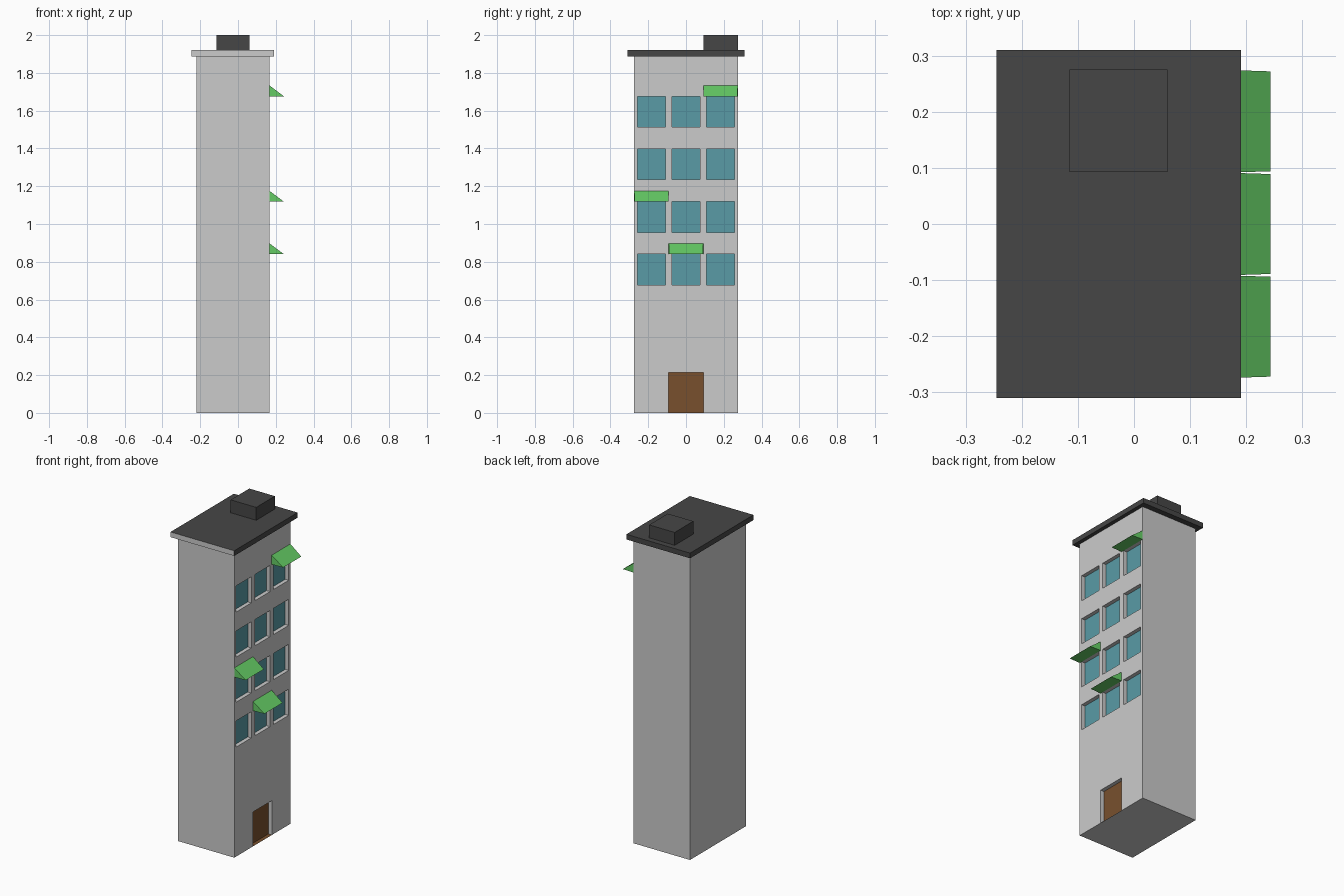
import bpy, bmesh
from mathutils import Vector

if "Cube" in bpy.data.objects:
    bpy.data.objects.remove(bpy.data.objects["Cube"])


def material(name, rgb):
    m = bpy.data.materials.new(name)
    m.diffuse_color = (*rgb, 1)
    m.use_nodes = True
    m.node_tree.nodes["Principled BSDF"].inputs["Base Color"].default_value = m.diffuse_color
    return m


GREY = material("wall_grey", (0.63, 0.63, 0.63))
DARK = material("roof_dark", (0.062, 0.062, 0.062))
GLASS = material("glass", (0.10, 0.33, 0.38))
WOOD = material("door_wood", (0.19, 0.081, 0.027))
GREEN = material("awning_green", (0.13, 0.60, 0.13))


def finish(name, bm, mats):
    bmesh.ops.recalc_face_normals(bm, faces=bm.faces[:])
    mesh = bpy.data.meshes.new(name)
    bm.to_mesh(mesh)
    bm.free()
    for m in mats:
        mesh.materials.append(m)
    obj = bpy.data.objects.new(name, mesh)
    bpy.context.collection.objects.link(obj)
    return obj


def box_bm(lo, hi):
    bm = bmesh.new()
    bmesh.ops.create_cube(bm, size=1)
    for v in bm.verts:
        v.co = Vector([lo[i] if v.co[i] < 0 else hi[i] for i in range(3)])
    return bm


WALL_X, RECESS, HALF_Y = 0.167, 0.024, 0.275

# Openings on the right-hand facade: (y0, y1, z0, z1, material slot)
columns = [-0.183, 0.0, 0.183]
floors = [0.678, 0.956, 1.235, 1.514]
WIN_W, WIN_H = 0.149, 0.162
openings = [(y - WIN_W / 2, y + WIN_W / 2, z, z + WIN_H, 1)
            for z in floors for y in columns]
openings.append((-0.092, 0.092, 0.0005, 0.213, 2))

# Tower: slice the box along the opening edges, then push the openings in
bm = box_bm((-0.22, -HALF_Y, 0), (WALL_X, HALF_Y, 1.888))
cuts = {(1, round(v, 4)) for o in openings for v in o[:2]}
cuts |= {(2, round(v, 4)) for o in openings for v in o[2:4]}
for axis, value in sorted(cuts):
    co, no = Vector(), Vector()
    co[axis], no[axis] = value, 1
    facade = [f for f in bm.faces if f.normal.x > 0.9]
    geom = set(facade)
    for f in facade:
        geom |= set(f.edges) | set(f.verts)
    bmesh.ops.bisect_plane(bm, geom=list(geom), dist=1e-6, plane_co=co, plane_no=no)
    bm.normal_update()

for y0, y1, z0, z1, slot in openings:
    cells = []
    for f in bm.faces:
        c = f.calc_center_median()
        if f.normal.x > 0.9 and c.x > WALL_X - 0.001 and y0 < c.y < y1 and z0 < c.z < z1:
            cells.append(f)
    geom = bmesh.ops.extrude_face_region(bm, geom=cells)["geom"]
    old = [f for f in cells if f.is_valid]
    if old:
        bmesh.ops.delete(bm, geom=old, context='FACES')
    for g in geom:
        if isinstance(g, bmesh.types.BMVert):
            g.co.x -= RECESS
        elif isinstance(g, bmesh.types.BMFace):
            g.material_index = slot
    bm.normal_update()

# Doorway floor takes the door colour
for f in bm.faces:
    c = f.calc_center_median()
    if 0.0001 < c.z < 0.002 and abs(f.normal.z) > 0.9:
        f.material_index = 2
finish("tower", bm, [GREY, GLASS, WOOD])

# Roof slab, with its front edge in wall grey
bm = box_bm((-0.245, -0.31, 1.888), (0.191, 0.31, 1.92))
bm.normal_update()
for f in bm.faces:
    f.material_index = 1 if f.normal.y < -0.9 else 0
finish("roof_slab", bm, [DARK, GREY])

# Stair housing on the roof
finish("roof_box", box_bm((-0.115, 0.0925, 1.92), (0.06, 0.275, 2.0)), [DARK])


# Wedge awnings above three of the windows
def awning(name, y, z):
    bm = bmesh.new()
    ends = []
    for s in (-1, 1):
        profile = [(WALL_X, 0.0915, z), (WALL_X, 0.0915, z + 0.057), (0.243, 0.089, z)]
        ends.append([bm.verts.new((px, y + s * w, pz)) for px, w, pz in profile])
    a, b = ends
    bm.faces.new(a)
    bm.faces.new(b[::-1])
    for i in range(3):
        j = (i + 1) % 3
        bm.faces.new((a[i], b[i], b[j], a[j]))
    finish(name, bm, [GREEN])


awning("awning_low", columns[1], 0.84)
awning("awning_mid", columns[0], 1.118)
awning("awning_top", columns[2], 1.676)
